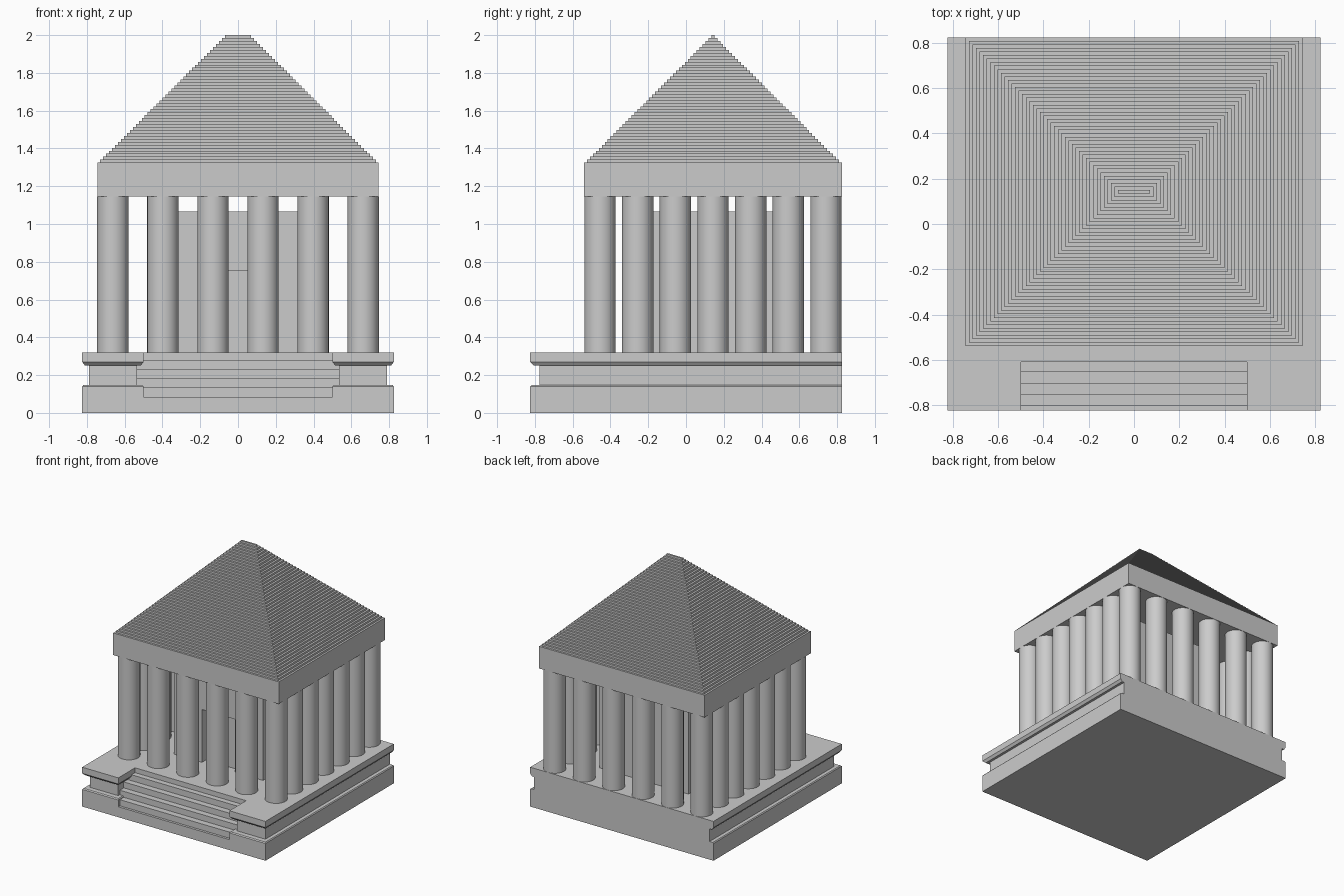
import bpy, bmesh, math

if "Cube" in bpy.data.objects:
    bpy.data.objects.remove(bpy.data.objects["Cube"], do_unlink=True)

stone = bpy.data.materials.new("grey_stone")
stone.use_nodes = True
colour = (0.6, 0.6, 0.6, 1)
stone.diffuse_color = colour
for node in stone.node_tree.nodes:
    if node.type == 'BSDF_PRINCIPLED':
        node.inputs["Base Color"].default_value = colour


def finish(name, bm):
    bmesh.ops.recalc_face_normals(bm, faces=bm.faces)
    mesh = bpy.data.meshes.new(name)
    bm.to_mesh(mesh)
    bm.free()
    mesh.materials.append(stone)
    obj = bpy.data.objects.new(name, mesh)
    bpy.context.collection.objects.link(obj)
    return obj


def loft(name, rings):
    """Solid through a stack of outlines, capped at both ends."""
    bm = bmesh.new()
    loops = [[bm.verts.new(p) for p in ring] for ring in rings]
    for low, high in zip(loops, loops[1:]):
        for i in range(len(low)):
            j = (i + 1) % len(low)
            bm.faces.new((low[i], low[j], high[j], high[i]))
    bm.faces.new(loops[0][::-1])
    bm.faces.new(loops[-1])
    return finish(name, bm)


def rect(hx, y0, y1, z):
    return [(-hx, y0, z), (hx, y0, z), (hx, y1, z), (-hx, y1, z)]


def box(name, hx, y0, y1, z0, z1):
    return loft(name, [rect(hx, y0, y1, z0), rect(hx, y0, y1, z1)])


# Moulded podium with a stair notch in front and a flush back
HALF, NOTCH, STAIR_BACK, FLOOR = 0.825, 0.5, -0.61, 0.32


def podium_ring(z, inset):
    front, side, notch = -HALF + 1.4 * inset, HALF - inset, NOTCH + inset
    right = [(notch, STAIR_BACK), (notch, front), (side, front), (side, HALF)]
    outline = right + [(-x, y) for x, y in reversed(right)]
    return [(x, y, z) for x, y in outline]


profile = [(0, 0), (0.14, 0), (0.147, 0.006), (0.147, 0.035),
           (0.25, 0.035), (0.25, 0.015), (0.27, 0), (FLOOR, 0)]
loft("podium", [podium_ring(z, inset) for z, inset in profile])

# Stairs
box("stair_bottom", NOTCH, -HALF, -0.6, 0, 0.085)
for i in range(4):
    box(f"stair_{i + 1}", 0.535, -0.805 + 0.05 * i, -0.6,
        0.08, 0.135 + 0.0485 * i)

# Inner chamber with a recessed doorway
WALL, DOOR = 0.4, 0.15
chamber_top, door_top, recess = 1.065, 0.75, -0.2
box("chamber", WALL, recess, 0.54, FLOOR, chamber_top)
half_wall = [(DOOR, FLOOR), (WALL, FLOOR), (WALL, chamber_top)]
outline = half_wall + [(-x, z) for x, z in reversed(half_wall)]
outline += [(-DOOR, door_top), (DOOR, door_top)]
loft("chamber_front", [[(x, y, z) for x, z in outline] for y in (-0.25, recess)])

# Colonnade around the edge
COLS, ROWS, RADIUS, BEAM = 6, 7, 0.083, 1.145
for c in range(COLS):
    for r in range(ROWS):
        if c in (0, COLS - 1) or r in (0, ROWS - 1):
            bm = bmesh.new()
            bmesh.ops.create_cone(bm, cap_ends=True, segments=40, radius1=RADIUS,
                                  radius2=RADIUS, depth=BEAM - FLOOR)
            x = -0.6625 + 0.265 * c
            y = -0.455 + 0.1993 * r
            bmesh.ops.translate(bm, verts=bm.verts, vec=(x, y, (BEAM + FLOOR) / 2))
            column = finish(f"column_{c + 1}_{r + 1}", bm)
            for face in column.data.polygons:
                face.use_smooth = len(face.vertices) == 4
            for edge in column.data.edges:
                za, zb = (column.data.vertices[v].co.z for v in edge.vertices)
                edge.use_edge_sharp = abs(za - zb) < 0.01

# Entablature and finely stepped roof
ROOF_X, ROOF_Y0, EAVES = 0.745, -0.54, 1.325
box("entablature", ROOF_X, ROOF_Y0, HALF, BEAM, EAVES)
LAYERS = 43
step = (2 - EAVES) / LAYERS
rings = []
for i in range(1, LAYERS + 1):
    d = i * step
    for z in (EAVES + d - step, EAVES + d):
        rings.append(rect(ROOF_X - d, ROOF_Y0 + d, HALF - d, z))
loft("stepped_roof", rings)
